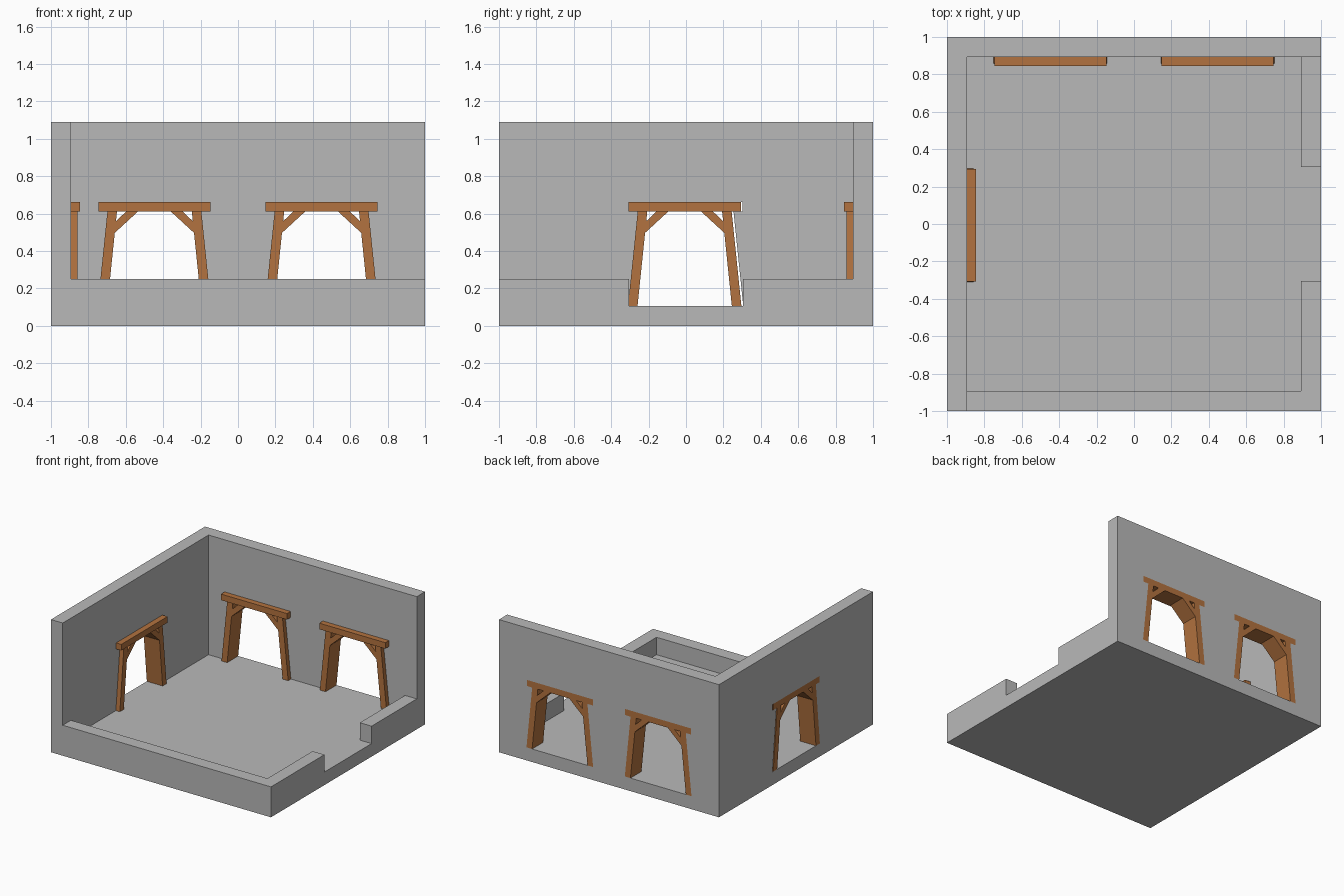
import bpy, bmesh, math
from mathutils import Matrix, Vector

if "Cube" in bpy.data.objects:
    bpy.data.objects.remove(bpy.data.objects["Cube"])

FLOOR, LOW, TOP, IN = 0.107, 0.25, 1.09, 0.893


def material(name, rgb):
    mat = bpy.data.materials.new(name)
    mat.diffuse_color = (*rgb, 1)
    mat.use_nodes = True
    mat.node_tree.nodes["Principled BSDF"].inputs["Base Color"].default_value = mat.diffuse_color
    return mat


wood = material("wood", (0.45, 0.17, 0.05))
stone = material("stone", (0.485, 0.485, 0.485))


def prism(name, pts, vec, matrix=Matrix(), mat=stone):
    """Extrude a flat outline of 3D points along vec."""
    bm = bmesh.new()
    face = bm.faces.new([bm.verts.new(p) for p in pts])
    ext = bmesh.ops.extrude_face_region(bm, geom=[face])
    bmesh.ops.translate(bm, vec=Vector(vec),
                        verts=[v for v in ext["geom"] if isinstance(v, bmesh.types.BMVert)])
    bmesh.ops.transform(bm, matrix=matrix, verts=bm.verts)
    bmesh.ops.recalc_face_normals(bm, faces=bm.faces)
    me = bpy.data.meshes.new(name)
    bm.to_mesh(me)
    bm.free()
    ob = bpy.data.objects.new(name, me)
    bpy.context.collection.objects.link(ob)
    me.materials.append(mat)
    return ob


def plan(name, pts, z0, z1):
    return prism(name, [(x, y, z0) for x, y in pts], (0, 0, z1 - z0))


def upright(name, pts, y0, y1, matrix, mat=stone):
    return prism(name, [(u, y0, z) for u, z in pts], (0, y1 - y0, 0), matrix, mat)


def cut(target, cutter):
    cutter.hide_render = True
    mod = target.modifiers.new("cut", 'BOOLEAN')
    mod.operation, mod.solver, mod.object = 'DIFFERENCE', 'EXACT', cutter
    bpy.context.view_layer.objects.active = target
    bpy.ops.object.modifier_apply(modifier=mod.name)
    bpy.data.objects.remove(cutter)


# Room shell: solid block, opened above the low walls, then hollowed with the entrance gap
shell = plan("room_shell", [(-1, -1), (1, -1), (1, 1), (-1, 1)], 0, TOP)
cut(shell, plan("upper_cutter", [(-IN, -1.2), (1.2, -1.2), (1.2, IN), (-IN, IN)], LOW, 1.3))
G = 0.306
cut(shell, plan("cavity_cutter", [(-IN, -IN), (IN, -IN), (IN, -G), (1.2, -G),
                                  (1.2, G), (IN, G), (IN, IN), (-IN, IN)], FLOOR, 0.6))

# Timber frame outlines (u across, z up)
beam = [(-0.30, 0.612), (0.30, 0.612), (0.30, 0.662), (-0.30, 0.662)]
post = [(0.252, FLOOR), (0.303, FLOOR), (0.251, 0.612), (0.200, 0.612)]
brace = [(0.212, 0.497), (0.207, 0.558), (0.150, 0.612), (0.087, 0.612)]
hole = [(-0.303, FLOOR), (0.303, FLOOR), (0.251, 0.612), (0.30, 0.612),
        (0.30, 0.662), (-0.30, 0.662), (-0.30, 0.612), (-0.251, 0.612)]

quarter = Matrix.Rotation(math.pi / 2, 4, 'Z')
frames = {
    "back_left": (Matrix.Translation((-0.447, 0, 0)), 0),
    "back_right": (Matrix.Translation((0.447, 0, 0)), 0),
    "side": (quarter @ Matrix.Translation((-0.007, 0, 0)), 0.01),
}
for label, (m, slack) in frames.items():
    # Opening through the wall
    cut(shell, upright("opening_cutter", hole, 0.8, 1.1, m @ Matrix.Translation((slack, 0, 0))))
    # Lintel, leaning posts and corner braces
    upright(label + "_beam", beam, 0.846, 1.0, m, wood)
    for side, s in (("left", -1), ("right", 1)):
        for part, outline in (("post", post), ("brace", brace)):
            upright(f"{label}_{side}_{part}", [(s * u, z) for u, z in outline],
                    0.857, 1.0, m, wood)
